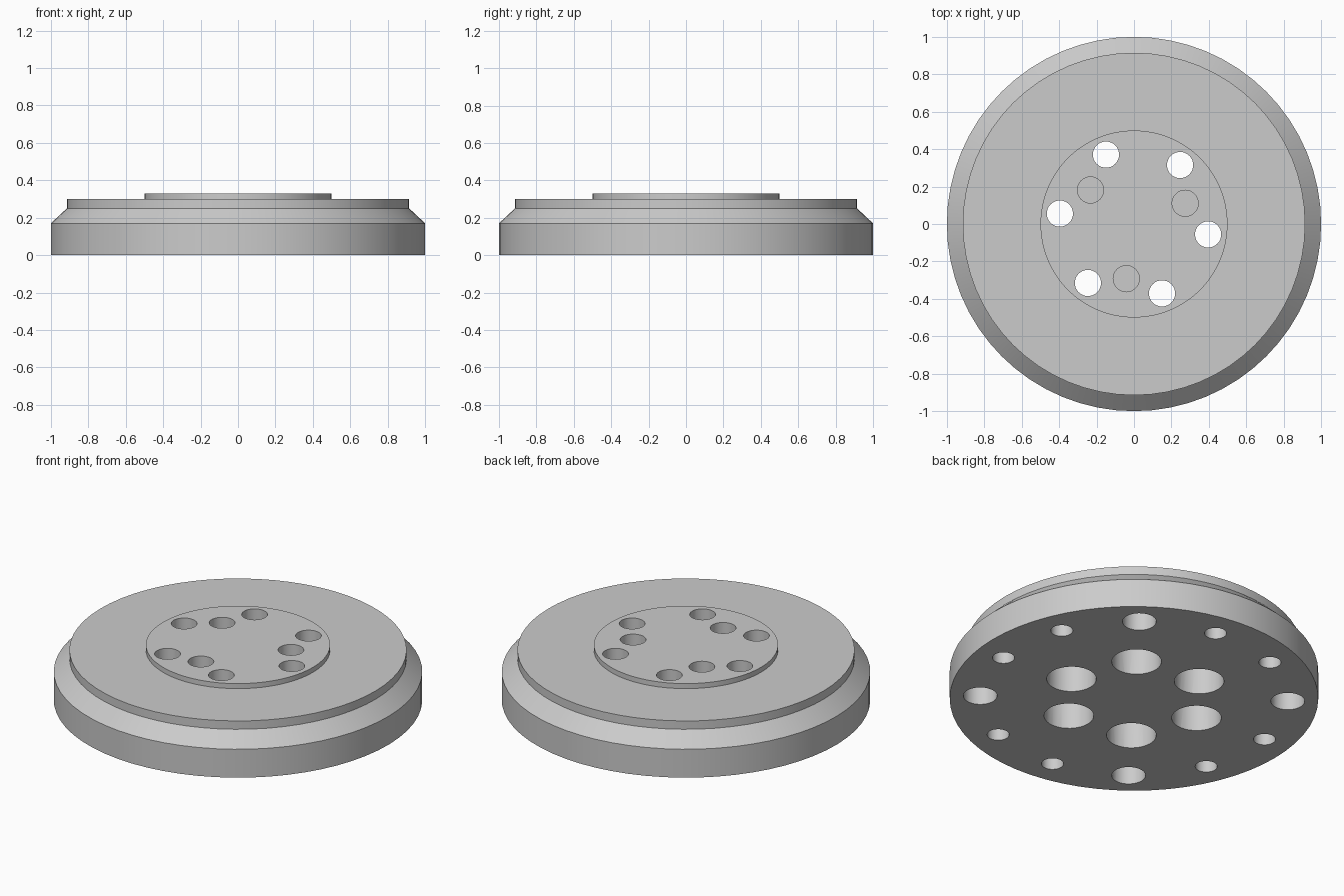
import bpy, bmesh
from math import radians, cos, sin
from mathutils import Matrix, Vector

cube = bpy.data.objects.get("Cube")
if cube:
    bpy.data.objects.remove(cube, do_unlink=True)

# Single metal colour
metal = bpy.data.materials.new("grey metal")
metal.use_nodes = True
grey = (0.6, 0.6, 0.6, 1)
metal.diffuse_color = grey
metal.node_tree.nodes["Principled BSDF"].inputs["Base Color"].default_value = grey

HEIGHT = 0.33
TURN = 52  # rotation of the hole pattern in degrees


def add_object(name, bm):
    bmesh.ops.recalc_face_normals(bm, faces=bm.faces)
    mesh = bpy.data.meshes.new(name)
    bm.to_mesh(mesh)
    bm.free()
    mesh.materials.append(metal)
    obj = bpy.data.objects.new(name, mesh)
    bpy.context.collection.objects.link(obj)
    return obj


def lathe(name, profile, segments):
    bm = bmesh.new()
    verts = [bm.verts.new((r, 0, z)) for r, z in profile]
    edges = [bm.edges.new(pair) for pair in zip(verts, verts[1:])]
    bmesh.ops.spin(bm, geom=verts + edges, cent=(0, 0, 0), axis=(0, 0, 1),
                   angle=radians(360), steps=segments)
    bmesh.ops.remove_doubles(bm, verts=bm.verts, dist=0.0001)
    return add_object(name, bm)


def drill(target, name, ring, angles, radius, bottom, top):
    """Cut a ring of round holes between two heights."""
    bm = bmesh.new()
    for a in angles:
        place = Vector((ring * cos(radians(a)), ring * sin(radians(a)), (bottom + top) / 2))
        bmesh.ops.create_cone(bm, cap_ends=True, segments=32, radius1=radius, radius2=radius,
                              depth=top - bottom, matrix=Matrix.Translation(place))
    cutter = add_object(name, bm)
    cutter.hide_render = True
    mod = target.modifiers.new(name, 'BOOLEAN')
    mod.object, mod.operation, mod.solver = cutter, 'DIFFERENCE', 'EXACT'
    bpy.context.view_layer.objects.active = target
    bpy.ops.object.modifier_apply(modifier=name)
    bpy.data.objects.remove(cutter, do_unlink=True)


# Flange body with chamfered shoulder, raised rim and centre boss
flange = lathe("flange_body", [
    (0, 0), (1, 0), (1, 0.17), (0.915, 0.25), (0.915, 0.30),
    (0.5, 0.30), (0.5, HEIGHT), (0, HEIGHT)], 64)

# Bolt holes through the boss, with counterbores from below
bolts = [TURN + 60 * i for i in range(6)]
drill(flange, "bolt_holes", 0.4, bolts, 0.07, -0.1, HEIGHT + 0.1)
drill(flange, "counterbores", 0.4, bolts, 0.135, -0.1, 0.19)

# Blind holes in the top of the boss
drill(flange, "blind_holes", 0.295, [TURN - 30 + 120 * i for i in range(3)], 0.07,
      0.22, HEIGHT + 0.1)

# Outer ring underneath: every third hole is larger
outer = [TURN + 30 * i for i in range(12)]
drill(flange, "large_outer_holes", 0.835, outer[::3], 0.092, -0.1, 0.16)
drill(flange, "small_outer_holes", 0.835, [a for i, a in enumerate(outer) if i % 3], 0.06,
      -0.1, 0.16)

bpy.ops.object.select_all(action='DESELECT')
flange.select_set(True)
bpy.context.view_layer.objects.active = flange
bpy.ops.object.shade_smooth_by_angle(angle=radians(30))
